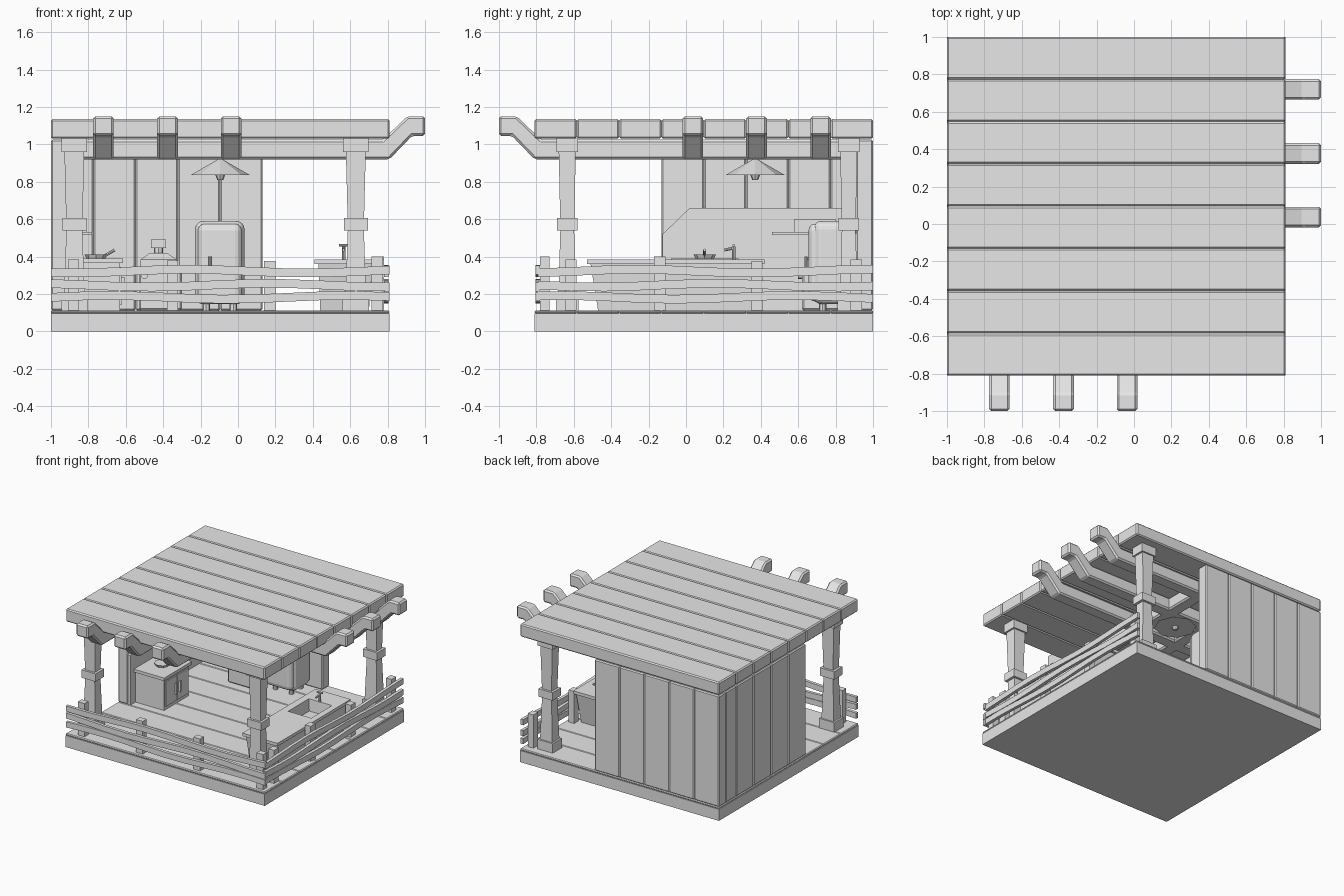
import bpy, bmesh, math
from mathutils import Vector

cube = bpy.data.objects.get("Cube")
if cube:
    bpy.data.objects.remove(cube, do_unlink=True)

grey = bpy.data.materials.new("plain_grey")
grey.use_nodes = True
grey.diffuse_color = (0.8, 0.8, 0.8, 1)
grey.node_tree.nodes["Principled BSDF"].inputs["Base Color"].default_value = (0.8, 0.8, 0.8, 1)


def finish(name, bm, bevel=0, segments=1):
    bmesh.ops.recalc_face_normals(bm, faces=bm.faces)
    mesh = bpy.data.meshes.new(name)
    bm.to_mesh(mesh)
    bm.free()
    mesh.materials.append(grey)
    ob = bpy.data.objects.new(name, mesh)
    bpy.context.collection.objects.link(ob)
    if bevel:
        mod = ob.modifiers.new("bevel", "BEVEL")
        mod.width, mod.segments = bevel, segments
    return ob


def loft(name, rings, bevel=0, segments=1):
    """Stack of rectangles (x0, x1, y0, y1, z) joined into one solid."""
    bm = bmesh.new()
    loops = [[bm.verts.new(p) for p in ((a, c, z), (b, c, z), (b, d, z), (a, d, z))]
             for a, b, c, d, z in rings]
    for low, high in zip(loops, loops[1:]):
        for i in range(4):
            j = (i + 1) % 4
            bm.faces.new((low[i], low[j], high[j], high[i]))
    bm.faces.new(loops[0])
    bm.faces.new(loops[-1])
    return finish(name, bm, bevel, segments)


def box(name, x0, x1, y0, y1, z0, z1, bevel=0, segments=1):
    return loft(name, [(x0, x1, y0, y1, z0), (x0, x1, y0, y1, z1)], bevel, segments)


def prism(name, outline, axis, lo, hi, bevel=0):
    """Side outline of (distance, z) points, extruded along x or y."""
    bm = bmesh.new()
    ends = [[bm.verts.new((w, a, z) if axis == "x" else (a, w, z)) for a, z in outline]
            for w in (lo, hi)]
    n = len(outline)
    for i in range(n):
        j = (i + 1) % n
        bm.faces.new((ends[0][i], ends[0][j], ends[1][j], ends[1][i]))
    for end in ends:
        bm.faces.new(end)
    return finish(name, bm, bevel)


def rod(name, start, end, r1, r2=None, sides=8):
    a, b = Vector(start), Vector(end)
    bm = bmesh.new()
    bmesh.ops.create_cone(bm, cap_ends=True, segments=sides, radius1=r1,
                          radius2=r1 if r2 is None else r2, depth=(b - a).length)
    ob = finish(name, bm)
    ob.location = (a + b) / 2
    ob.rotation_euler = (b - a).to_track_quat("Z", "Y").to_euler()
    return ob


X0, X1, Y0, Y1 = -1.0, 0.81, -0.81, 1.0
STEP = 1.81 / 8
FLOOR, WALL = 0.112, 0.09

# Floor and roof planks
box("floor_slab", X0, X1, Y0, Y1, 0, 0.095)
for i in range(8):
    y = Y0 + i * STEP
    box("floor_plank", X0, X1, y, y + STEP, 0.095, FLOOR, 0.006)
    box("roof_plank", X0, X1, y, y + STEP, 1.03, 1.135, 0.009)

# Two corner walls of upright planks
for i in range(5):
    x = X0 + i * STEP
    box("back_wall_plank", x, x + STEP, Y1 - WALL, Y1, FLOOR, 1.025, 0.008)
    y = Y1 - (i + 1) * STEP
    box("side_wall_plank", X0, X0 + WALL, y, y + STEP - (WALL if i == 0 else 0),
        FLOOR, 1.025, 0.008)

# Roof beams in both directions, with raised ends
for c in (-0.72, -0.377, -0.037):
    out = [(-0.95, 0.92), (0.81, 0.92), (0.93, 1.045), (1, 1.045),
           (1, 1.15), (0.905, 1.15), (0.775, 1.025), (-0.95, 1.025)]
    prism("front_beam", [(-a, z) for a, z in out], "x", c - 0.055, c + 0.055, 0.012)
    prism("side_beam", out, "y", -c - 0.055, -c + 0.055, 0.012)

# Carved corner posts
profile = [(FLOOR, 0.07), (0.19, 0.07), (0.19, 0.055), (0.54, 0.043), (0.54, 0.064),
           (0.605, 0.064), (0.605, 0.044), (0.96, 0.053), (0.96, 0.068), (1.03, 0.068)]
for cx, cy in ((-0.875, -0.635), (0.63, -0.635), (0.63, 0.87)):
    loft("corner_post", [(cx - h, cx + h, cy - h * 0.86, cy + h * 0.86, z) for z, h in profile])

# Fence posts and wavy rails
for x, top in ((-0.88, 0.385), (-0.35, 0.38), (0.17, 0.375), (0.745, 0.4)):
    box("front_fence_post", x - 0.03, x + 0.03, -0.78, -0.73, FLOOR, top)
for y, top in ((-0.615, 0.385), (-0.14, 0.4), (0.38, 0.375), (0.91, 0.385)):
    box("side_fence_post", 0.73, 0.78, y - 0.03, y + 0.03, FLOOR, top)


def rail(name, axis, start, end, z, phase, lo, hi):
    n = 10
    spine = []
    for i in range(n + 1):
        t = i / n
        spine.append((start + (end - start) * t, z + 0.01 * math.sin(9 * t + phase)))
    outline = [(a, h + 0.023) for a, h in spine] + [(a, h - 0.023) for a, h in reversed(spine)]
    prism(name, outline, axis, lo, hi)


for k, z in enumerate((0.182, 0.247, 0.322)):
    rail("front_rail", "y", X0, X1, z, k * 2.1, -0.805, -0.78)
    rail("side_rail", "x", Y0 + 0.02, Y1, z, k * 2.1 + 1, 0.78, 0.805)

# Sink counter with a sunken basin
loft("sink_counter", [(0.44, 0.7, -0.47, 0.36, FLOOR), (0.43, 0.72, -0.51, 0.4, 0.36),
                      (0.41, 0.73, -0.53, 0.42, 0.36), (0.41, 0.73, -0.53, 0.42, 0.385),
                      (0.47, 0.68, -0.02, 0.25, 0.385), (0.48, 0.67, -0.01, 0.24, 0.29)])


def tap(x, y, z, dx, dy):
    rod("tap_stem", (x, y, z), (x, y, z + 0.075), 0.01)
    rod("tap_spout", (x, y, z + 0.065), (x + dx, y + dy, z + 0.055), 0.008)
    rod("tap_handle", (x - dy / 2, y - dx / 2, z + 0.08), (x + dy / 2, y + dx / 2, z + 0.08), 0.007)


tap(0.565, 0.255, 0.38, 0, -0.05)

# Cabinet on the side wall, with doors
box("cabinet_body", -0.91, -0.63, -0.06, 0.26, FLOOR, 0.365)
box("cabinet_top", -0.91, -0.615, -0.08, 0.28, 0.365, 0.39)
for y in (-0.045, 0.105):
    box("cabinet_door", -0.632, -0.622, y, y + 0.14, 0.14, 0.345)
for y in (0.075, 0.125):
    box("door_handle", -0.622, -0.607, y - 0.006, y + 0.006, 0.2, 0.29)
rod("pan", (-0.76, 0.1, 0.39), (-0.76, 0.1, 0.41), 0.05, 0.06)
rod("pan_handle", (-0.72, 0.1, 0.4), (-0.66, 0.1, 0.435), 0.008)

# Wall panel with a cut corner, and shelves
prism("wall_panel", [(-0.125, FLOOR), (-0.125, 0.52), (0.02, 0.66), (0.9, 0.66), (0.9, FLOOR)],
      "x", -0.915, -0.89)
box("wall_shelf", -0.9, -0.78, 0.46, 0.67, 0.515, 0.53)
box("shelf_box", -0.9, -0.81, 0.58, 0.8, 0.53, 0.6)

# Stove with a kettle
box("stove_body", -0.53, -0.3, 0.62, 0.9, FLOOR, 0.34, 0.01)
rod("stove_dial", (-0.5, 0.6, 0.3), (-0.5, 0.62, 0.3), 0.02)
loft("kettle", [(-0.52, -0.33, 0.64, 0.83, 0.34), (-0.52, -0.33, 0.64, 0.83, 0.385),
                (-0.47, -0.38, 0.69, 0.78, 0.42)])
rod("kettle_neck", (-0.425, 0.735, 0.41), (-0.425, 0.735, 0.445), 0.025)
box("kettle_lid", -0.465, -0.385, 0.695, 0.775, 0.445, 0.49)

# Rounded fridge on short feet
box("fridge_body", -0.23, 0.035, 0.68, 0.91, 0.145, 0.59, 0.045, 4)
box("fridge_door", -0.215, 0.02, 0.655, 0.75, 0.16, 0.575, 0.035, 3)
rod("fridge_handle", (-0.15, 0.642, 0.34), (-0.15, 0.642, 0.4), 0.008)
for x in (-0.17, -0.025):
    for y in (0.73, 0.85):
        rod("fridge_foot", (x, y, FLOOR), (x, y, 0.155), 0.02)

# Hanging lamp
rod("lamp_shade", (-0.095, 0.37, 0.835), (-0.095, 0.37, 0.92), 0.16, 0.012)
rod("lamp_bulb", (-0.095, 0.37, 0.81), (-0.095, 0.37, 0.84), 0.016, 0.028)
